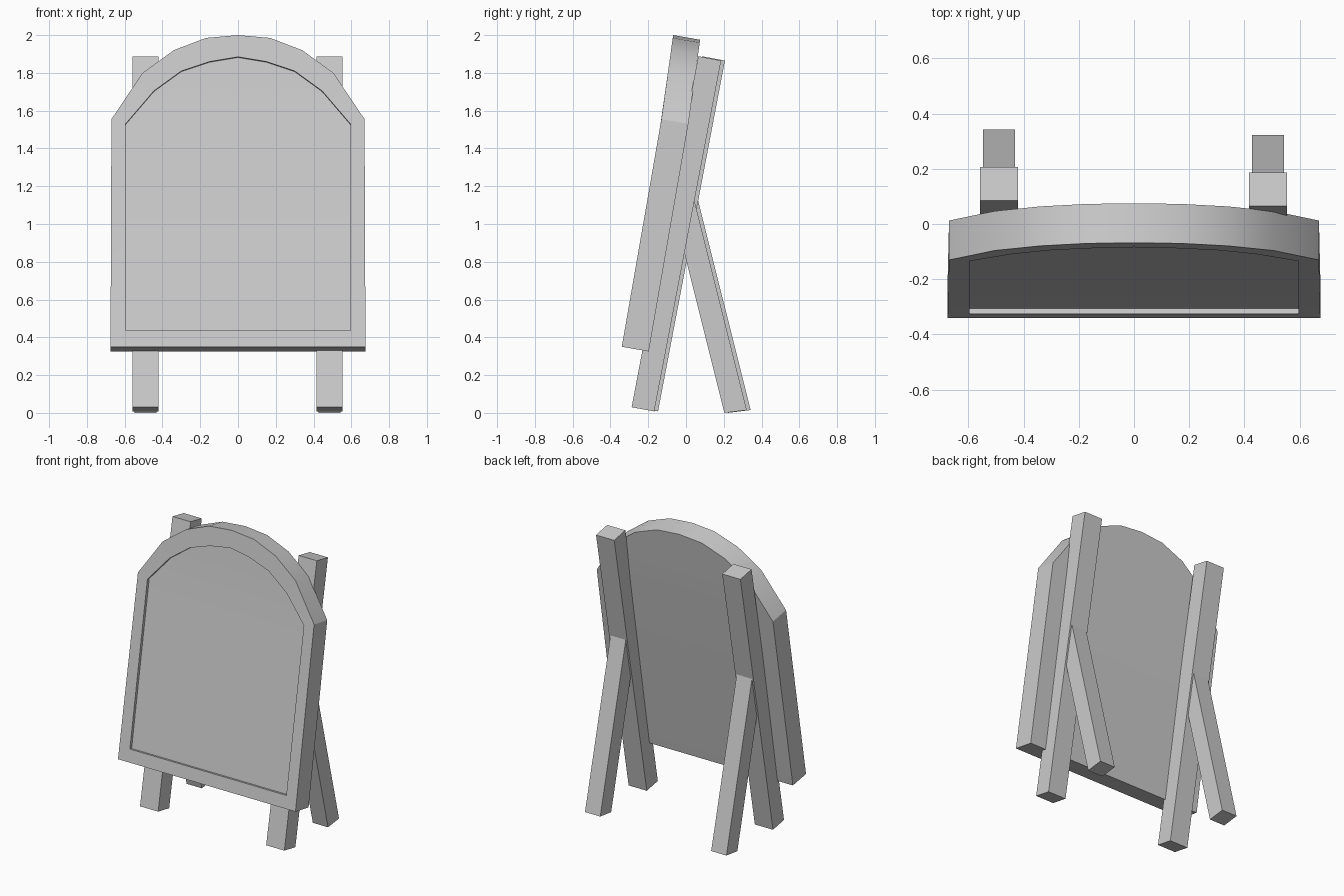
import bpy, bmesh

if "Cube" in bpy.data.objects:
    bpy.data.objects.remove(bpy.data.objects["Cube"])


def make(name, bm):
    bmesh.ops.recalc_face_normals(bm, faces=bm.faces[:])
    me = bpy.data.meshes.new(name)
    bm.to_mesh(me)
    bm.free()
    ob = bpy.data.objects.new(name, me)
    bpy.context.collection.objects.link(ob)
    return ob


def lean(z):
    # front surface of the board: tilted back, a little less in the arch
    return -0.34 + (min(z, 1.555) - 0.35) * 0.174 + max(z - 1.555, 0) * 0.14


def loop(bm, half, depth):
    # mirrored arch outline, pushed into the board along its normal
    pts = half + [(-x, z) for x, z in reversed(half[:-1])]
    return [bm.verts.new((x, lean(z) + 0.985 * depth, z - 0.17 * depth)) for x, z in pts]


def bridge(bm, a, b):
    n = len(a)
    for i in range(n):
        j = (i + 1) % n
        bm.faces.new((a[i], a[j], b[j], b[i]))


def cap(bm, a):
    # horizontal strips closing a symmetric loop
    n = len(a)
    for i in range(n // 2):
        quad = [a[i], a[i + 1], a[n - 2 - i], a[n - 1 - i]]
        bm.faces.new(list(dict.fromkeys(quad)))


# Arched board with a shallow recessed panel
outer = [(0.675, 0.35), (0.67, 1.555), (0.505, 1.80), (0.34, 1.92), (0.17, 1.985), (0, 2.0)]
inner = [(0.595, 0.435), (0.595, 1.53), (0.445, 1.705), (0.30, 1.81), (0.15, 1.86), (0, 1.885)]
bm = bmesh.new()
back = loop(bm, outer, 0.145)
front = loop(bm, outer, 0)
rim = loop(bm, inner, 0)
panel = loop(bm, inner, 0.02)
cap(bm, back)
bridge(bm, back, front)
bridge(bm, front, rim)
bridge(bm, rim, panel)
cap(bm, panel)
board = make("board", bm)
bpy.context.view_layer.objects.active = board
board.select_set(True)
bpy.ops.object.shade_smooth_by_angle(angle=0.53)


def leg(name, profile, x0, x1, dy):
    # side profile (y, z) extruded across x
    bm = bmesh.new()
    a, b = [[bm.verts.new((x, y + dy, z)) for y, z in profile] for x in (x0, x1)]
    bridge(bm, a, b)
    bm.faces.new(a)
    bm.faces.new(b)
    make(name, bm)


# Two uprights and two rear struts, the left pair set slightly further back
upright = [(-0.288, 0.03), (-0.168, 0.008), (0.186, 1.865), (0.065, 1.888)]
strut = [(0.203, 0.0), (0.322, 0.015), (0.038, 1.15), (-0.072, 1.10)]
for side, cx, dy in (("right", 0.485, 0.0), ("left", -0.489, 0.02)):
    leg("front_leg_" + side, upright, cx - 0.069, cx + 0.069, dy)
    leg("rear_leg_" + side, strut, cx - 0.058, cx + 0.058, dy)
